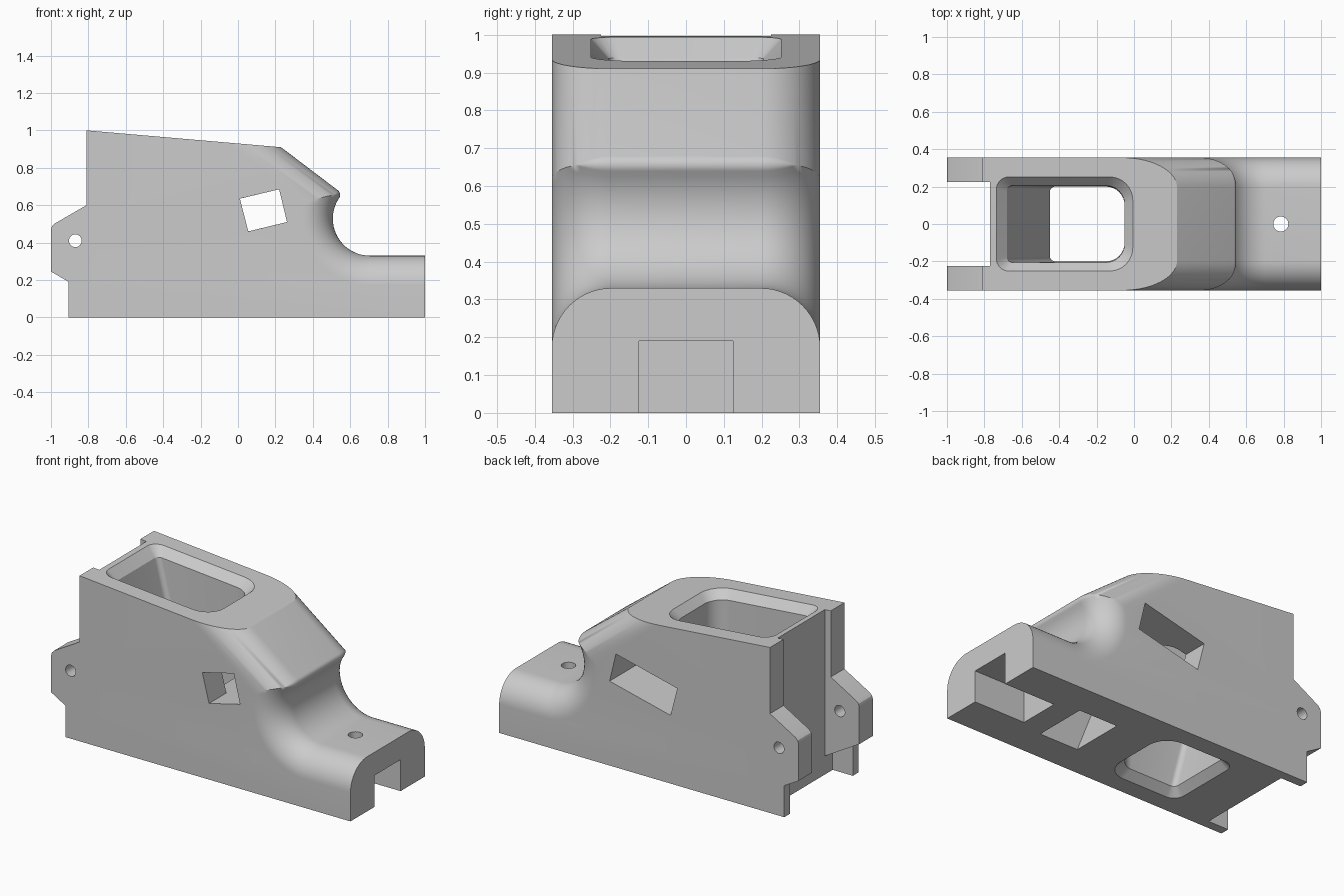
import bpy, bmesh, math
from mathutils import Vector

if "Cube" in bpy.data.objects:
    bpy.data.objects.remove(bpy.data.objects["Cube"])

W, R_EDGE = 0.355, 0.158           # half width, rounded edge radius
N = Vector((0.604, 0.797)).normalized()   # front slope normal (x, z)
T = Vector((N.y, -N.x))
C = N.dot(Vector((0.23, 0.91)))
A, RA, RN = Vector((0.705, 0.528)), 0.198, 0.03   # hollow centre, radius, nose radius

grey = bpy.data.materials.new("grey")
grey.diffuse_color = (0.6, 0.6, 0.6, 1)
grey.use_nodes = True
grey.node_tree.nodes["Principled BSDF"].inputs["Base Color"].default_value = grey.diffuse_color


def top_z(x):
    return 1 - 0.0865 * (x + 0.81)


def loft(name, rings):
    """Closed solid through rings with equal point counts."""
    bm = bmesh.new()
    vs = [[bm.verts.new(p) for p in ring] for ring in rings]
    n = len(vs[0])
    for a, b in zip(vs, vs[1:]):
        for i in range(n):
            j = (i + 1) % n
            bm.faces.new((a[i], a[j], b[j], b[i]))
    bm.faces.new(vs[0])
    bm.faces.new(vs[-1])
    bmesh.ops.remove_doubles(bm, verts=bm.verts, dist=1e-5)
    bmesh.ops.recalc_face_normals(bm, faces=bm.faces)
    me = bpy.data.meshes.new(name)
    bm.to_mesh(me)
    bm.free()
    ob = bpy.data.objects.new(name, me)
    bpy.context.collection.objects.link(ob)
    return ob


def prism(name, pts, y0, y1):
    return loft(name, [[(x, y, z) for x, z in pts] for y in (y0, y1)])


def box(name, x0, x1, y0, y1, z0, z1):
    return prism(name, [(x0, z0), (x1, z0), (x1, z1), (x0, z1)], y0, y1)


def rounded(x0, x1, h, r0, r1, zf):
    """Rounded rectangle ring: radius r0 at the rear, r1 at the front."""
    pts = []
    for cx, cy, r, a0 in ((x1 - r1, h - r1, r1, 0), (x0 + r0, h - r0, r0, 90),
                          (x0 + r0, r0 - h, r0, 180), (x1 - r1, r1 - h, r1, 270)):
        for i in range(9):
            a = math.radians(a0 + i * 90 / 8)
            x, y = cx + r * math.cos(a), cy + r * math.sin(a)
            pts.append((x, y, zf(x)))
    return pts


def circle(cx, cy, r, n=32):
    return [(cx + r * math.cos(2 * math.pi * i / n), cy + r * math.sin(2 * math.pi * i / n))
            for i in range(n)]


def profile(o):
    """Side outline with the front slope, nose, hollow and shelf moved inward by o."""
    pts = [Vector(p) for p in ((1, 0), (-0.905, 0), (-0.905, 0.19), (-1, 0.245), (-1, 0.47),
                               (-0.995, 0.487), (-0.98, 0.502), (-0.81, 0.6), (-0.81, 1))]
    # meeting point of the slope and the top plane
    k = 0.0865
    x = (C - o - N.y * (1 - 0.81 * k)) / (N.x - N.y * k)
    pts.append(Vector((x, top_z(x))))
    oc = min(o, RN)
    # nose centre, then corner once the nose radius has shrunk away
    h = C - max(o, RN) - N.dot(A)
    rad = RA + max(o, RN)
    cen = A + N * h - T * math.sqrt(rad * rad - h * h)
    d = (cen - A).normalized()
    a0, a1 = math.atan2(N.y, N.x), math.atan2(-d.y, -d.x)
    for i in range(9):
        a = a0 + (a1 - a0) * i / 8
        pts.append(cen + Vector((math.cos(a), math.sin(a))) * (RN - oc))
    # hollow arc down to the shelf
    b0, b1 = math.atan2(d.y, d.x), math.pi * 1.5
    for i in range(1, 25):
        b = b0 + (b1 - b0) * i / 24
        pts.append(A + Vector((math.cos(b), math.sin(b))) * (RA + o))
    pts.append(Vector((1, A.y - RA - o)))
    return pts


# Body, lofted across its width with rounded shoulders
steps = [math.radians(90 * i / 14) for i in range(15)]
half = [(W - R_EDGE + R_EDGE * math.sin(a), R_EDGE * (1 - math.cos(a))) for a in steps]
slices = [(-y, o) for y, o in reversed(half)] + half
body = loft("body", [[(p.x, y, p.y) for p in profile(o)] for y, o in slices])
body.data.materials.append(grey)

cutters = []
# Rear slot between the ears, and the wider recess between the legs
cutters.append(box("rear_slot", -1.1, -0.77, -0.225, 0.225, -0.1, 1.1))
cutters.append(prism("leg_recess", [(-0.93, 0.19), (-0.905, 0.19), (-0.77, 0.112),
                                    (-0.77, -0.1), (-0.93, -0.1)], -0.3, 0.3))
# Ear pin holes
cutters.append(prism("pin_hole", circle(-0.87, 0.41, 0.034), -0.5, 0.5))
# Hopper with chamfered mouth and outlet
cutters.append(loft("hopper", [
    rounded(-0.77, 0.02, 0.28, 0.09, 0.14, lambda x: top_z(x) + 0.03),
    rounded(-0.68, -0.05, 0.205, 0.03, 0.1, lambda x: top_z(x) - 0.05),
    rounded(-0.45, -0.05, 0.2, 0.03, 0.1, lambda x: 0.045),
    rounded(-0.52, 0.02, 0.27, 0.09, 0.14, lambda x: -0.025)]))
# Tilted window: short at the front side, long at the back side
cutters.append(prism("window", [(0.01, 0.635), (0.22, 0.685), (0.262, 0.51), (0.055, 0.46)], -0.5, 0.0))
cutters.append(prism("long_window", [(-0.19, 0.587), (0.22, 0.685), (0.262, 0.51), (-0.145, 0.412)],
                     -0.19, 0.5))
# Tapered chute from the underside to the window
cutters.append(loft("chute", [
    [(x, y, z) for x, y in ((x0, -h), (x1, -h), (x1, h), (x0, h))]
    for x0, x1, h, z in ((0.26, 0.52, 0.165, -0.01), (0.09, 0.2, 0.08, 0.54))]))
# Front channel and the screw hole above it
cutters.append(box("front_channel", 0.66, 1.1, -0.124, 0.124, -0.1, 0.19))
cutters.append(loft("screw_hole", [[(x, y, z) for x, y in circle(0.785, 0, 0.04)] for z in (0.1, 0.42)]))

bpy.context.view_layer.objects.active = body
body.select_set(True)
for c in cutters:
    m = body.modifiers.new(c.name, 'BOOLEAN')
    m.operation, m.solver, m.object = 'DIFFERENCE', 'EXACT', c
    bpy.ops.object.modifier_apply(modifier=m.name)
    bpy.data.objects.remove(c)
bpy.ops.object.shade_smooth_by_angle(angle=math.radians(25))
